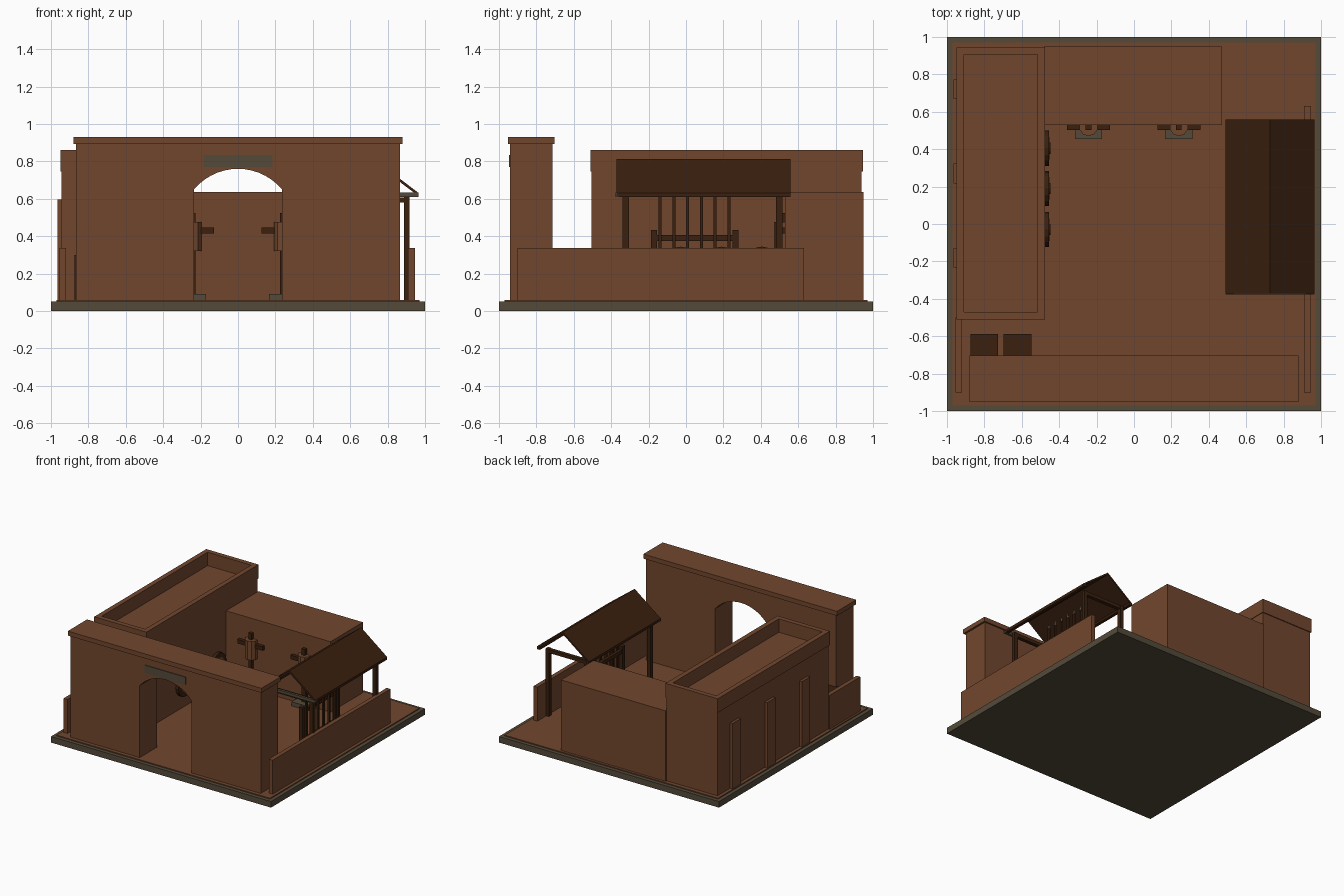
import bpy, bmesh, math
from mathutils import Matrix

if "Cube" in bpy.data.objects:
    bpy.data.objects.remove(bpy.data.objects["Cube"])


def material(name, rgb):
    m = bpy.data.materials.new(name)
    m.diffuse_color = (*rgb, 1)
    m.use_nodes = True
    m.node_tree.nodes["Principled BSDF"].inputs["Base Color"].default_value = m.diffuse_color
    return m


CLAY = material("clay", (0.165, 0.062, 0.027))
WOOD = material("dark_wood", (0.042, 0.0145, 0.0045))
STONE = material("grey_stone", (0.087, 0.069, 0.042))


def finish(name, bm, mat):
    bmesh.ops.recalc_face_normals(bm, faces=bm.faces)
    me = bpy.data.meshes.new(name)
    bm.to_mesh(me)
    bm.free()
    me.materials.append(mat)
    ob = bpy.data.objects.new(name, me)
    bpy.context.collection.objects.link(ob)
    return ob


def box(name, mat, x, y, z):
    """Box from (min, max) ranges."""
    bm = bmesh.new()
    bmesh.ops.create_cube(bm, size=1)
    for v in bm.verts:
        for i, (lo, hi) in enumerate((x, y, z)):
            v.co[i] = hi if v.co[i] > 0 else lo
    return finish(name, bm, mat)


def extrude_y(name, mat, pts, y0, y1):
    """Profile in xz, extruded along y."""
    bm = bmesh.new()
    face = bm.faces.new([bm.verts.new((px, y0, pz)) for px, pz in pts])
    new = bmesh.ops.extrude_face_region(bm, geom=[face])["geom"]
    bmesh.ops.translate(bm, vec=(0, y1 - y0, 0),
                        verts=[g for g in new if isinstance(g, bmesh.types.BMVert)])
    return finish(name, bm, mat)


def cylinder(name, mat, centre, r, depth, sides, along_x=False, r2=None):
    bm = bmesh.new()
    mtx = Matrix.Translation(centre)
    if along_x:
        mtx = mtx @ Matrix.Rotation(math.pi / 2, 4, 'Y')
    bmesh.ops.create_cone(bm, cap_ends=True, segments=sides, radius1=r,
                          radius2=r if r2 is None else r2, depth=depth, matrix=mtx)
    return finish(name, bm, mat)


# ground
G = 0.058
box("base_slab", STONE, (-1, 1), (-1, 1), (0, 0.05))
box("courtyard_floor", CLAY, (-0.97, 0.97), (-0.97, 0.97), (0.045, G))

# gate wall with segmental arch
half, spring, rise = 0.235, 0.65, 0.11
R = (half ** 2 + rise ** 2) / (2 * rise)
a0 = math.asin(half / R)
arch = [(R * math.sin(a), spring + rise - R + R * math.cos(a))
        for a in [-a0 + 2 * a0 * i / 14 for i in range(15)]]
extrude_y("gate_wall", CLAY,
          [(-0.865, 0.05), (-half, 0.05)] + arch +
          [(half, 0.05), (0.865, 0.05), (0.865, 0.9), (-0.865, 0.9)], -0.94, -0.715)
box("gate_cap", CLAY, (-0.88, 0.88), (-0.953, -0.703), (0.893, 0.93))
box("gate_lintel_plate", STONE, (-0.185, 0.185), (-0.947, -0.93), (0.77, 0.833))

# low side walls
box("right_low_wall", CLAY, (0.91, 0.945), (-0.9, 0.63), (0.05, 0.337))
box("left_low_wall", CLAY, (-0.955, -0.92), (-0.9, -0.5), (0.05, 0.337))

# left building with parapet and pilasters
box("left_building", CLAY, (-0.943, -0.48), (-0.505, 0.938), (0.05, 0.75))
for n, x, y in (("left", (-0.95, -0.91), (-0.51, 0.945)),
                ("right", (-0.515, -0.475), (-0.51, 0.945)),
                ("front", (-0.91, -0.515), (-0.51, -0.47)),
                ("back", (-0.91, -0.515), (0.905, 0.945))):
    box("parapet_" + n, CLAY, x, y, (0.745, 0.86))
for i, y in enumerate((0.72, 0.27, -0.18)):
    box(f"pilaster_{i}", CLAY, (-0.965, -0.94), (y - 0.053, y + 0.053), (0.05, 0.595))

# back building
box("back_building", CLAY, (-0.48, 0.47), (0.53, 0.95), (0.05, 0.637))

# round targets on the left building
for i, y in enumerate((0.405, 0.19, -0.03)):
    cylinder(f"target_disc_{i}", WOOD, (-0.467, y, 0.25), 0.094, 0.026, 16, True)
    cylinder(f"target_ring_{i}", CLAY, (-0.453, y, 0.25), 0.06, 0.004, 16, True)
    cylinder(f"target_centre_{i}", WOOD, (-0.450, y, 0.25), 0.03, 0.006, 12, True)

# training dummies
for i, x in enumerate((-0.243, 0.24)):
    box(f"dummy_foot_{i}", STONE, (x - 0.073, x + 0.073), (0.455, 0.56), (0.05, 0.092))
    box(f"dummy_post_{i}", WOOD, (x - 0.015, x + 0.015), (0.503, 0.53), (0.09, 0.525))
    box(f"dummy_arms_{i}", WOOD, (x - 0.115, x + 0.115), (0.502, 0.533), (0.413, 0.446))
    cylinder(f"dummy_torso_{i}", CLAY, (x, 0.52, 0.397), 0.05, 0.155, 10)

# crates behind the gate wall
for i, x in enumerate((-0.8, -0.623)):
    box(f"crate_{i}", WOOD, (x - 0.074, x + 0.074), (-0.735, -0.587), (0.05, 0.3))

# canopy roof
CX = 0.727
extrude_y("canopy_roof", WOOD,
          [(CX - 0.237, 0.615), (CX, 0.795), (CX + 0.237, 0.615),
           (CX + 0.237, 0.632), (CX, 0.812), (CX - 0.237, 0.632)], -0.372, 0.56)
box("canopy_front_board", STONE, (CX - 0.237, CX + 0.237), (-0.378, -0.358), (0.61, 0.633))
for j, y in enumerate((-0.322, 0.498)):
    box(f"canopy_tie_beam_{j}", WOOD, (CX - 0.19, CX + 0.19),
        (y - 0.015, y + 0.015), (0.58, 0.608))
    for i, s in enumerate((-1, 1)):
        x = CX + s * 0.175
        box(f"canopy_post_{j}_{i}", WOOD, (x - 0.015, x + 0.015),
            (y - 0.017, y + 0.017), (0.05, 0.61))
for i, s in enumerate((-1, 1)):
    x = CX + s * 0.222
    box(f"canopy_eave_beam_{i}", WOOD, (x - 0.013, x + 0.013), (-0.357, 0.56), (0.61, 0.628))

# spear rack
RX = 0.7
for i, y in enumerate((-0.17, 0.265)):
    box(f"rack_post_{i}", WOOD, (RX - 0.017, RX + 0.017), (y - 0.016, y + 0.016), (0.05, 0.432))
for i, z in enumerate((0.39, 0.15)):
    box(f"rack_rail_{i}", WOOD, (RX - 0.012, RX + 0.012), (-0.185, 0.28), (z - 0.015, z + 0.015))
for i in range(6):
    y = -0.138 + i * 0.0735
    box(f"spear_shaft_{i}", WOOD, (RX + 0.012, RX + 0.027), (y - 0.008, y + 0.008), (G, 0.63))
    cylinder(f"spear_tip_{i}", STONE, (RX + 0.0195, y, 0.66), 0.014, 0.06, 4, r2=0)
